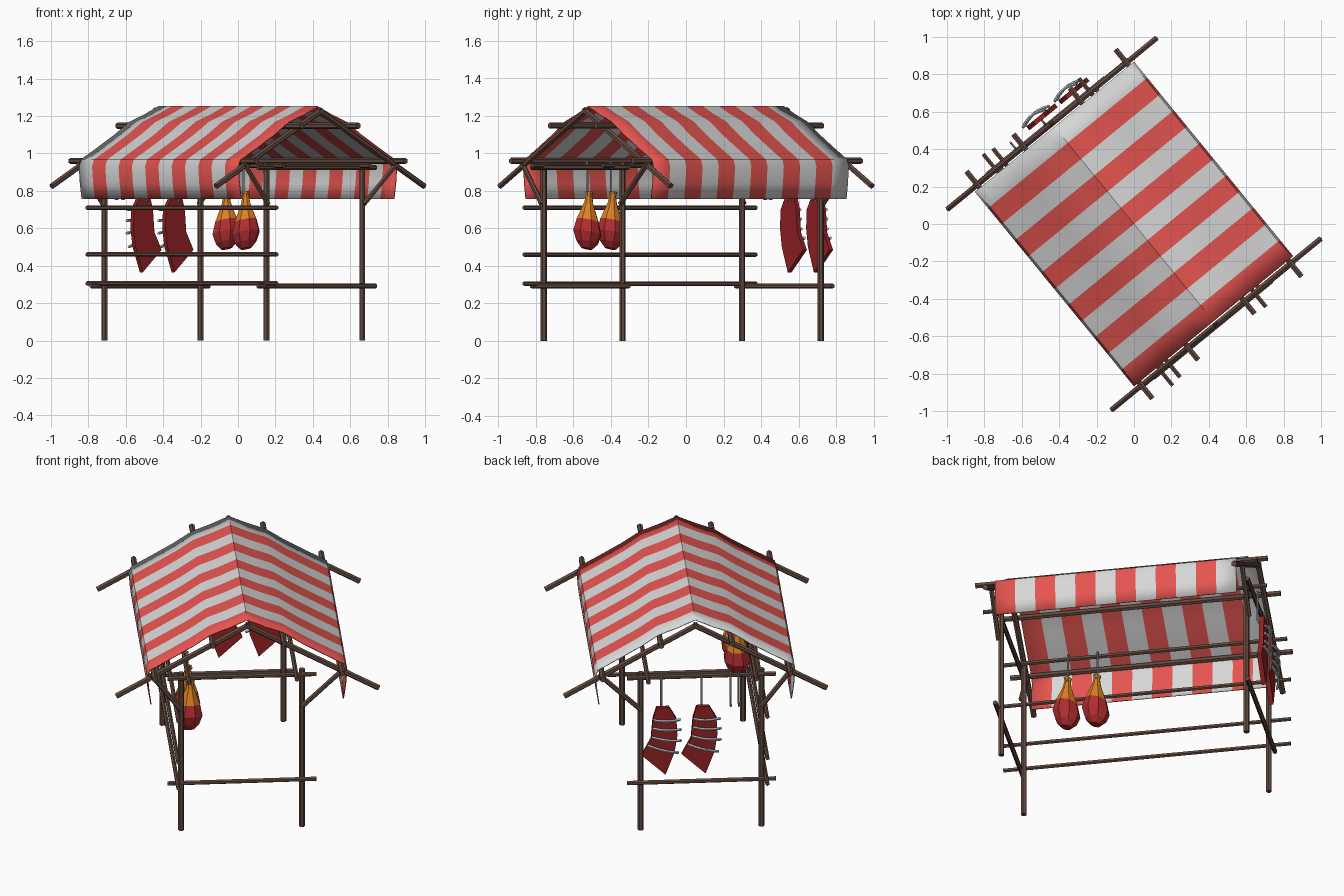
import bpy, bmesh, math
from mathutils import Vector, Matrix

if "Cube" in bpy.data.objects:
    bpy.data.objects.remove(bpy.data.objects["Cube"])

# Local frame: u along the ridge, v across it, z up; the whole stall is turned on the ground
TURN = Matrix.Rotation(math.radians(-50.7), 4, 'Z')


def material(name, rgb):
    m = bpy.data.materials.new(name)
    m.diffuse_color = (*rgb, 1)
    m.use_nodes = True
    m.node_tree.nodes["Principled BSDF"].inputs["Base Color"].default_value = m.diffuse_color
    return m


WOOD = material("brown wood", (0.125, 0.07, 0.052))
RED = material("cloth red", (0.78, 0.09, 0.08))
WHITE = material("cloth white", (0.68, 0.68, 0.68))
RIBMEAT = material("dark meat", (0.30, 0.016, 0.018))
HAMRED = material("ham red", (0.45, 0.027, 0.03))
SKIN = material("ham skin orange", (0.72, 0.22, 0.016))
BONE = material("bone", (0.55, 0.60, 0.60))
STEEL = material("hook steel", (0.33, 0.36, 0.38))


def finish(name, bm, *mats):
    bmesh.ops.recalc_face_normals(bm, faces=bm.faces)
    bm.transform(TURN)
    me = bpy.data.meshes.new(name)
    bm.to_mesh(me)
    bm.free()
    ob = bpy.data.objects.new(name, me)
    bpy.context.collection.objects.link(ob)
    for m in mats:
        me.materials.append(m)
    return ob


def tube(name, pts, r, mat, sides=6):
    """Straight rods through a list of points."""
    bm = bmesh.new()
    for a, b in zip(pts, pts[1:]):
        a, b = Vector(a), Vector(b)
        d = b - a
        mtx = Matrix.Translation((a + b) / 2) @ d.to_track_quat('Z', 'Y').to_matrix().to_4x4()
        bmesh.ops.create_cone(bm, cap_ends=True, segments=sides, radius1=r, radius2=r,
                              depth=d.length, matrix=mtx)
    return finish(name, bm, mat)


R = 0.0165
BACK, FRONT = 0.30, -0.363

# Posts, end rails, rafters and braces at both ends
for s in (-1, 1):
    u = 0.683 * s
    for v, side in ((FRONT, "front"), (BACK, "back")):
        tube(side + "_post", [(u, v, 0), (u, v, 0.95)], R, WOOD)
        k = 1 if v > 0 else -1
        tube(side + "_brace", [(u + 0.015 * s, v + 0.0 * k, 0.73),
                               (u + 0.015 * s, 0.53 * k, 0.95)], 0.014, WOOD)
        tube(side + "_rafter", [(u + 0.01 * s, 0.72 * k, 0.825),
                                (u + 0.01 * s, -0.012 * k, 1.232)], R, WOOD)
    for z in (0.292, 0.925):
        tube("end_rail", [(u + 0.02 * s, -0.44, z), (u + 0.02 * s, 0.377, z)], 0.013, WOOD)

# Long rails on the front, top plates, and roof purlins
for z in (0.305, 0.46, 0.71):
    tube("front_rail", [(-0.8, -0.387, z), (0.8, -0.387, z)], 0.012, WOOD)
for v in (-0.328, 0.265):
    tube("top_plate", [(-0.79, v, 0.935), (0.79, v, 0.935)], 0.013, WOOD)
for k in (-1, 1):
    tube("eave_purlin", [(-0.785, 0.515 * k, 0.96), (0.785, 0.515 * k, 0.96)], R, WOOD)
    tube("roof_purlin", [(-0.78, 0.195 * k, 1.148), (0.78, 0.195 * k, 1.148)], R, WOOD)

# Striped awning: sagging profile swept along the ridge, one column per stripe
half = [(0.10, 1.205), (0.20, 1.167), (0.30, 1.10), (0.42, 1.03), (0.50, 0.985),
        (0.535, 0.965), (0.547, 0.93), (0.54, 0.84), (0.528, 0.757)]
profile = [(-v, z) for v, z in reversed(half)] + [(0, 1.25)] + half
STRIPES = 12
bm = bmesh.new()
cols = [[bm.verts.new((-0.672 + 1.344 * i / STRIPES, v, z)) for v, z in profile]
        for i in range(STRIPES + 1)]
for i in range(STRIPES):
    for j in range(len(profile) - 1):
        f = bm.faces.new((cols[i][j], cols[i + 1][j], cols[i + 1][j + 1], cols[i][j + 1]))
        f.material_index = i % 2
awning = finish("striped_awning", bm, WHITE, RED)
mod = awning.modifiers.new("thickness", 'SOLIDIFY')
mod.thickness = 0.006
mod.offset = 0
bpy.context.view_layer.objects.active = awning
awning.select_set(True)
bpy.ops.object.shade_smooth_by_angle(angle=math.radians(35))


def hook(u, v, top, bottom, toward):
    """Steel hook looped over a beam with a curl at its lower end."""
    du, dv = toward
    c = 0.018
    pts = [(u - c * du, v - c * dv, top), (u, v, top + 0.016), (u, v, bottom + c)]
    for i in range(1, 6):
        a = math.pi * i / 5
        off = c * (1 - math.cos(a))
        pts.append((u + off * du, v + off * dv, bottom + c - c * math.sin(a)))
    tube("meat_hook", pts, 0.006, STEEL, 5)


# Hams hanging inside the front top plate
rings = [(0.492, 0.03), (0.525, 0.06), (0.575, 0.078), (0.64, 0.062),
         (0.69, 0.042), (0.735, 0.025), (0.775, 0.018), (0.795, 0.023)]
for hu in (0.262, 0.425):
    bm = bmesh.new()
    loops = []
    for z, r in rings:
        lean = 0.03 * (0.79 - z) / 0.3
        loop = []
        for i in range(8):
            a = 2 * math.pi * (i + 0.5) / 8
            du, dv = r * math.cos(a), r * math.sin(a)
            loop.append(bm.verts.new((hu + du + lean * 0.4, -0.295 + dv - lean * 0.3,
                                      z + 0.25 * du)))
        loops.append(loop)
    for k in range(len(rings) - 1):
        for i in range(8):
            j = (i + 1) % 8
            f = bm.faces.new((loops[k][i], loops[k][j], loops[k + 1][j], loops[k + 1][i]))
            f.material_index = 0 if k < 3 else 1
    bm.faces.new(loops[0])
    bm.faces.new(loops[-1]).material_index = 1
    finish("ham", bm, HAMRED, SKIN)
    hook(hu, -0.31, 0.94, 0.765, (0, 1))

# Rib slabs with curved bones, hung from the end rail
outline = [(0.03, 0.77), (-0.04, 0.77), (-0.08, 0.70), (-0.085, 0.60), (-0.07, 0.50),
           (-0.02, 0.365), (0.11, 0.485), (0.06, 0.58), (0.05, 0.70)]
for rv in (0.19, -0.03):
    bm = bmesh.new()
    face = bm.faces.new([bm.verts.new((-0.742, rv + v, z)) for v, z in outline])
    ext = bmesh.ops.extrude_face_region(bm, geom=[face])
    bmesh.ops.translate(bm, vec=(-0.026, 0, 0),
                        verts=[e for e in ext['geom'] if isinstance(e, bmesh.types.BMVert)])
    finish("rib_slab", bm, RIBMEAT)
    for z, left, right, drop in ((0.70, 0.045, -0.10, 0.0), (0.645, 0.05, -0.105, 0.01),
                                 (0.585, 0.055, -0.105, 0.025), (0.525, 0.08, -0.09, 0.05)):
        pts = []
        for i in range(6):
            t = i / 5
            pts.append((-0.766 - 0.03 * math.sin(math.pi * (0.1 + 0.8 * t)),
                        rv + left + (right - left) * t, z + drop * (0.5 - t)))
        tube("rib_bone", pts, 0.008, BONE, 5)
    hook(-0.725, rv, 0.93, 0.745, (-1, 0))

# Empty hooks on the same rail
for v in (-0.19, -0.235):
    hook(-0.72, v, 0.93, 0.755, (-1, 0))
